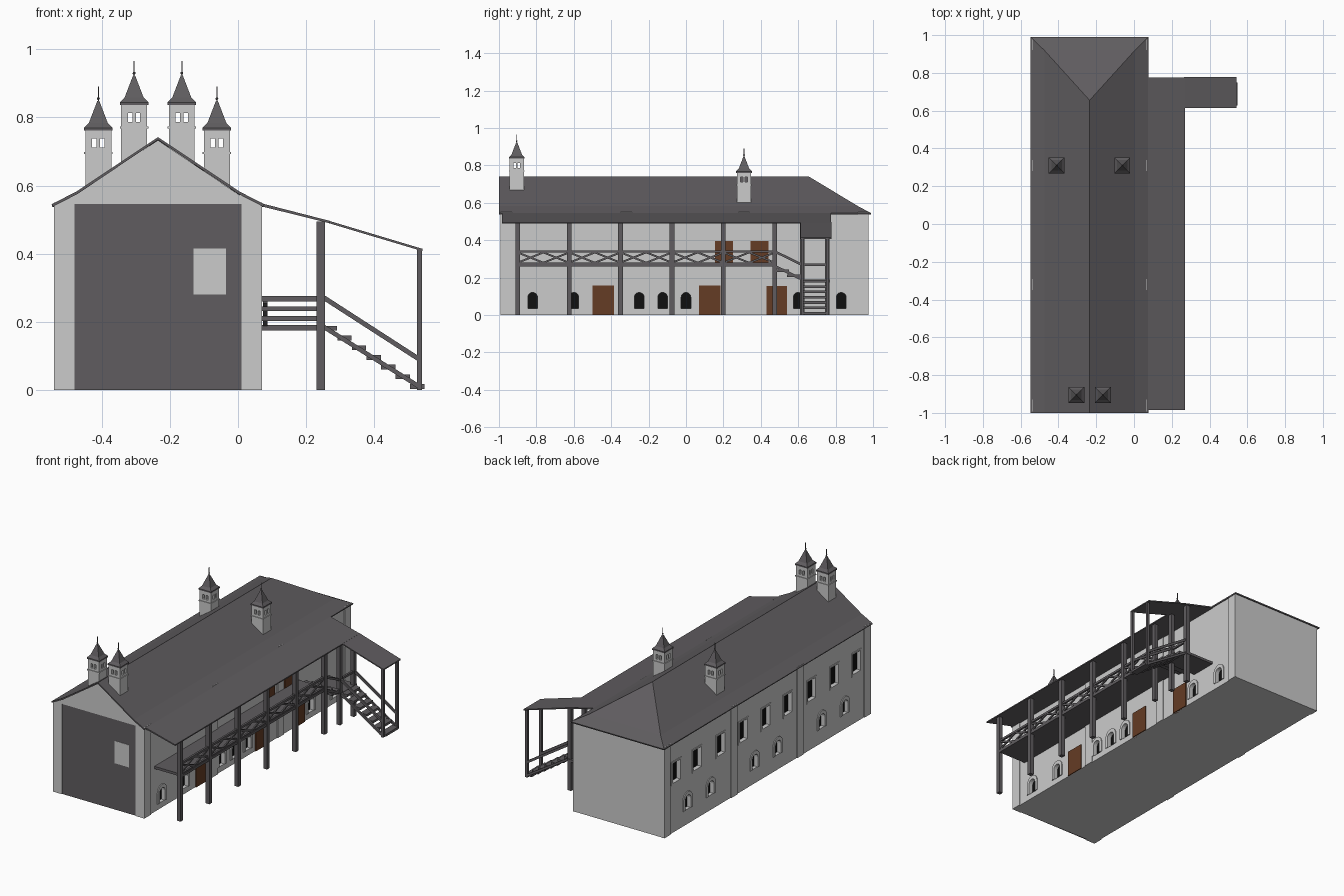
import bpy, bmesh, math
from mathutils import Vector

if "Cube" in bpy.data.objects:
    bpy.data.objects.remove(bpy.data.objects["Cube"])


def material(name, rgb):
    m = bpy.data.materials.new(name)
    m.diffuse_color = (*rgb, 1)
    m.use_nodes = True
    m.node_tree.nodes["Principled BSDF"].inputs["Base Color"].default_value = m.diffuse_color
    return m


DARK = material("dark_timber", (0.115, 0.108, 0.115))
BROWN = material("brown_door", (0.13, 0.045, 0.018))
BLACK = material("black_opening", (0.005, 0.005, 0.005))


def box(bm, x0, x1, y0, y1, z0, z1):
    prism(bm, [(y0, z0), (y1, z0), (y1, z1), (y0, z1)], x0, x1)


def prism(bm, pts, a0, a1, axis="x"):
    # extrude a profile along x (points are y,z) or along y (points are x,z)
    def at(p, a):
        return (a, *p) if axis == "x" else (p[0], a, p[1])
    lo = [bm.verts.new(at(p, a0)) for p in pts]
    hi = [bm.verts.new(at(p, a1)) for p in pts]
    bm.faces.new(lo)
    bm.faces.new(hi[::-1])
    n = len(pts)
    for i in range(n):
        j = (i + 1) % n
        bm.faces.new((lo[i], hi[i], hi[j], lo[j]))


def beam(bm, p, q, w, h):
    # rectangular bar between two points, w sideways and h upward
    p, q = Vector(p), Vector(q)
    side = (q - p).cross(Vector((0, 0, 1))).normalized() * w / 2
    up = side.cross(q - p).normalized() * h / 2
    r = [[bm.verts.new(e + side * s + up * t) for s, t in ((-1, -1), (1, -1), (1, 1), (-1, 1))] for e in (p, q)]
    bm.faces.new(r[0])
    bm.faces.new(r[1][::-1])
    for i in range(4):
        j = (i + 1) % 4
        bm.faces.new((r[0][i], r[1][i], r[1][j], r[0][j]))


def finish(bm, name, mat=None):
    bmesh.ops.recalc_face_normals(bm, faces=bm.faces[:])
    me = bpy.data.meshes.new(name)
    bm.to_mesh(me)
    bm.free()
    ob = bpy.data.objects.new(name, me)
    bpy.context.collection.objects.link(ob)
    if mat:
        me.materials.append(mat)
    return ob


def arch(y, z0, half, spring):
    arc = [(y + half * math.cos(math.pi * i / 8), spring + half * math.sin(math.pi * i / 8)) for i in range(9)]
    return [(y + half, z0)] + arc + [(y - half, z0)]


XL, XR, XM = -0.535, 0.065, -0.235

# walls with window niches, plus surrounds and black panes
bm = bmesh.new()
box(bm, XL, XR, -0.985, 0.975, 0, 0.548)
walls = finish(bm, "walls")
cut, frames, panes = bmesh.new(), bmesh.new(), bmesh.new()
D = 0.025


def arched_window(y, z0, side):
    x = XR if side > 0 else XL
    hole = arch(y, z0, 0.026, z0 + 0.06)
    prism(cut, hole, x - side * D, x + side * 0.02)
    prism(panes, hole, x - side * (D + 0.003), x - side * (D - 0.004))
    prism(frames, arch(y, z0, 0.044, z0 + 0.064) + hole[::-1], x - side * 0.003, x + side * 0.005)


for y in (-0.82, -0.6, -0.25, -0.125, 0.0, 0.6, 0.83):
    arched_window(y, 0.035, 1)
for y in (-0.75, -0.53, -0.11, 0.11, 0.53, 0.75):
    arched_window(y, 0.09, -1)
for y in (-0.86, -0.65, -0.43, -0.205, 0.005, 0.22, 0.435, 0.66, 0.86):
    hole = [(y - 0.036, 0.3), (y + 0.036, 0.3), (y + 0.036, 0.42), (y - 0.036, 0.42)]
    prism(cut, hole, XL - 0.02, XL + D)
    prism(panes, hole, XL + D - 0.004, XL + D + 0.003)
    a, b = 0.047, 0.036
    for y0, y1, z0, z1 in ((-a, a, 0.288, 0.3), (-a, a, 0.42, 0.43), (-a, -b, 0.3, 0.42), (b, a, 0.3, 0.42)):
        box(frames, XL - 0.004, XL + 0.003, y + y0, y + y1, z0, z1)
cutter = finish(cut, "window_cutter")
cutter.hide_render = True
cutter.hide_viewport = True
mod = walls.modifiers.new("niches", "BOOLEAN")
mod.operation, mod.object, mod.solver = "DIFFERENCE", cutter, "EXACT"
finish(frames, "window_surrounds")
finish(panes, "window_panes", BLACK)

# corner piers and side pilasters
bm = bmesh.new()
for x0, x1 in ((-0.54, -0.48), (0.01, 0.07)):
    box(bm, x0, x1, -0.993, -0.93, 0, 0.55)
for x0, x1 in ((-0.54, -0.525), (0.055, 0.07)):
    for y in (-0.32, 0.31):
        box(bm, x0, x1, y - 0.03, y + 0.03, 0, 0.55)
    box(bm, x0, x1, 0.92, 0.977, 0, 0.55)
finish(bm, "piers")

# front gable, dark front panel and pale opening in it
bm = bmesh.new()
prism(bm, [(-0.54, 0.545), (0.07, 0.545), (0.0, 0.575), (XM, 0.733), (-0.475, 0.575)], -0.993, -0.97, "y")
finish(bm, "front_gable")
bm = bmesh.new()
box(bm, -0.48, 0.01, -0.989, -0.98, 0, 0.545)
finish(bm, "front_panel", DARK)
bm = bmesh.new()
box(bm, -0.13, -0.035, -0.991, -0.985, 0.28, 0.415)
finish(bm, "front_shutter")

# main roof: gabled front, hipped back, flared eaves
bm = bmesh.new()
V = lambda *c: bm.verts.new(c)
eave = [V(-0.547, -1, 0.545), V(-0.547, 0.99, 0.545), V(0.077, 0.99, 0.545), V(0.077, -1, 0.545)]
knee = [V(-0.475, -1, 0.582), V(-0.475, 0.92, 0.582), V(0.005, 0.92, 0.582), V(0.005, -1, 0.582)]
r0, r1 = V(XM, -1, 0.742), V(XM, 0.655, 0.742)
for i in range(3):
    bm.faces.new((eave[i], knee[i], knee[i + 1], eave[i + 1]))
bm.faces.new((knee[0], r0, r1, knee[1]))
bm.faces.new((knee[1], r1, knee[2]))
bm.faces.new((knee[2], r1, r0, knee[3]))
for f in bm.faces:
    f.normal_update()
    if f.normal.z < 0:
        f.normal_flip()
me = bpy.data.meshes.new("main_roof")
bm.to_mesh(me)
bm.free()
me.materials.append(DARK)
roof = bpy.data.objects.new("main_roof", me)
bpy.context.collection.objects.link(roof)
sol = roof.modifiers.new("thickness", "SOLIDIFY")
sol.thickness, sol.offset = 0.008, -1

# gallery roof and stair roof
bm = bmesh.new()
prism(bm, [(0.06, 0.55), (0.27, 0.496), (0.27, 0.489), (0.06, 0.541)], -0.985, 0.775, "y")
prism(bm, [(0.265, 0.497), (0.542, 0.414), (0.542, 0.407), (0.265, 0.49)], 0.613, 0.777, "y")
finish(bm, "gallery_roof", DARK)

# gallery posts and stair posts
POSTS = (-0.9, -0.625, -0.35, -0.075, 0.2, 0.475)
bm = bmesh.new()
for y in POSTS + (0.622, 0.755):
    box(bm, 0.23, 0.255, y - 0.0125, y + 0.0125, 0, 0.494)
for y in (0.622, 0.755):
    box(bm, 0.525, 0.54, y - 0.0075, y + 0.0075, 0, 0.412)
finish(bm, "posts", DARK)

# gallery floor, landing and the short flight between them
bm = bmesh.new()
box(bm, 0.06, 0.252, -0.89, 0.48, 0.26, 0.275)
for i, z in enumerate((0.238, 0.21)):
    box(bm, 0.07, 0.25, 0.48 + 0.06 * i, 0.55 + 0.06 * i, z - 0.007, z + 0.007)
box(bm, 0.06, 0.255, 0.61, 0.77, 0.175, 0.19)
finish(bm, "gallery_floor", DARK)

# railing with crossed braces
bm = bmesh.new()
X = 0.2425
for z in (0.34, 0.275):
    beam(bm, (X, POSTS[0], z), (X, POSTS[-1], z), 0.012, 0.013)
for a, b in zip(POSTS, POSTS[1:]):
    for k in range(2):
        y0, y1 = a + (b - a) * k / 2, a + (b - a) * (k + 1) / 2
        beam(bm, (X, y0, 0.28), (X, y1, 0.335), 0.008, 0.01)
        beam(bm, (X + 0.001, y0, 0.335), (X + 0.001, y1, 0.28), 0.008, 0.01)
for x in (X, 0.08):
    beam(bm, (x, 0.475, 0.262), (x, 0.622, 0.19), 0.012, 0.014)
beam(bm, (X, 0.475, 0.34), (X, 0.622, 0.268), 0.012, 0.013)
beam(bm, (X, 0.622, 0.268), (X, 0.755, 0.268), 0.012, 0.013)
finish(bm, "railing", DARK)

# outer staircase
bm = bmesh.new()
for i in range(7):
    x, z = 0.27 + 0.0427 * i, 0.181 - 0.0285 * i
    box(bm, x - 0.021, x + 0.021, 0.628, 0.75, max(z - 0.007, 0), z + 0.007)
for y in (0.622, 0.755):
    beam(bm, (0.25, y, 0.186), (0.535, y, 0.008), 0.01, 0.013)
    beam(bm, (0.25, y, 0.272), (0.535, y, 0.088), 0.01, 0.014)
finish(bm, "staircase", DARK)

# doors
bm = bmesh.new()
for y0, y1, z0, z1 in ((-0.5, -0.385, 0, 0.157), (0.07, 0.185, 0, 0.157), (0.43, 0.54, 0, 0.155),
                       (0.155, 0.25, 0.27, 0.397), (0.345, 0.44, 0.27, 0.397)):
    box(bm, 0.055, 0.071, y0, y1, z0, z1)
finish(bm, "doors", BROWN)


# chimney turrets: shaft, open lantern, flared spire and finial
def turret(name, x, y, top):
    h = 0.038
    bm = bmesh.new()
    box(bm, x - h, x + h, y - h, y + h, top - 0.185, top - 0.052)
    box(bm, x - h - .004, x + h + .004, y - h - .004, y + h + .004, top - 0.071, top - 0.065)
    box(bm, x - h, x + h, y - h, y + h, top - 0.025, top)
    for i in (-1, 0, 1):
        for j in (-1, 0, 1):
            if i or j:
                wx, wy = (0.01 if i else 0.005), (0.01 if j else 0.005)
                cx, cy = x + i * (h - 0.01), y + j * (h - 0.01)
                box(bm, cx - wx, cx + wx, cy - wy, cy + wy, top - 0.053, top - 0.024)
    finish(bm, name + "_shaft")
    bm = bmesh.new()
    rings = [[bm.verts.new((x + r * s, y + r * t, top + z)) for s, t in ((-1, -1), (1, -1), (1, 1), (-1, 1))]
             for r, z in ((0.042, -0.002), (0.042, 0.006), (0.028, 0.02), (0.003, 0.085))]
    bm.faces.new(rings[0])
    bm.faces.new(rings[-1])
    for a, b in zip(rings, rings[1:]):
        for i in range(4):
            j = (i + 1) % 4
            bm.faces.new((a[i], a[j], b[j], b[i]))
    box(bm, x - 0.0015, x + 0.0015, y - 0.0015, y + 0.0015, top + 0.08, top + 0.128)
    ball = bmesh.ops.create_icosphere(bm, subdivisions=1, radius=0.005)
    bmesh.ops.translate(bm, verts=ball["verts"], vec=(x, y, top + 0.092))
    finish(bm, name + "_spire", DARK)


turret("front_left_turret", -0.305, -0.905, 0.838)
turret("front_right_turret", -0.165, -0.905, 0.838)
turret("back_left_turret", -0.41, 0.31, 0.763)
turret("back_right_turret", -0.062, 0.31, 0.763)
